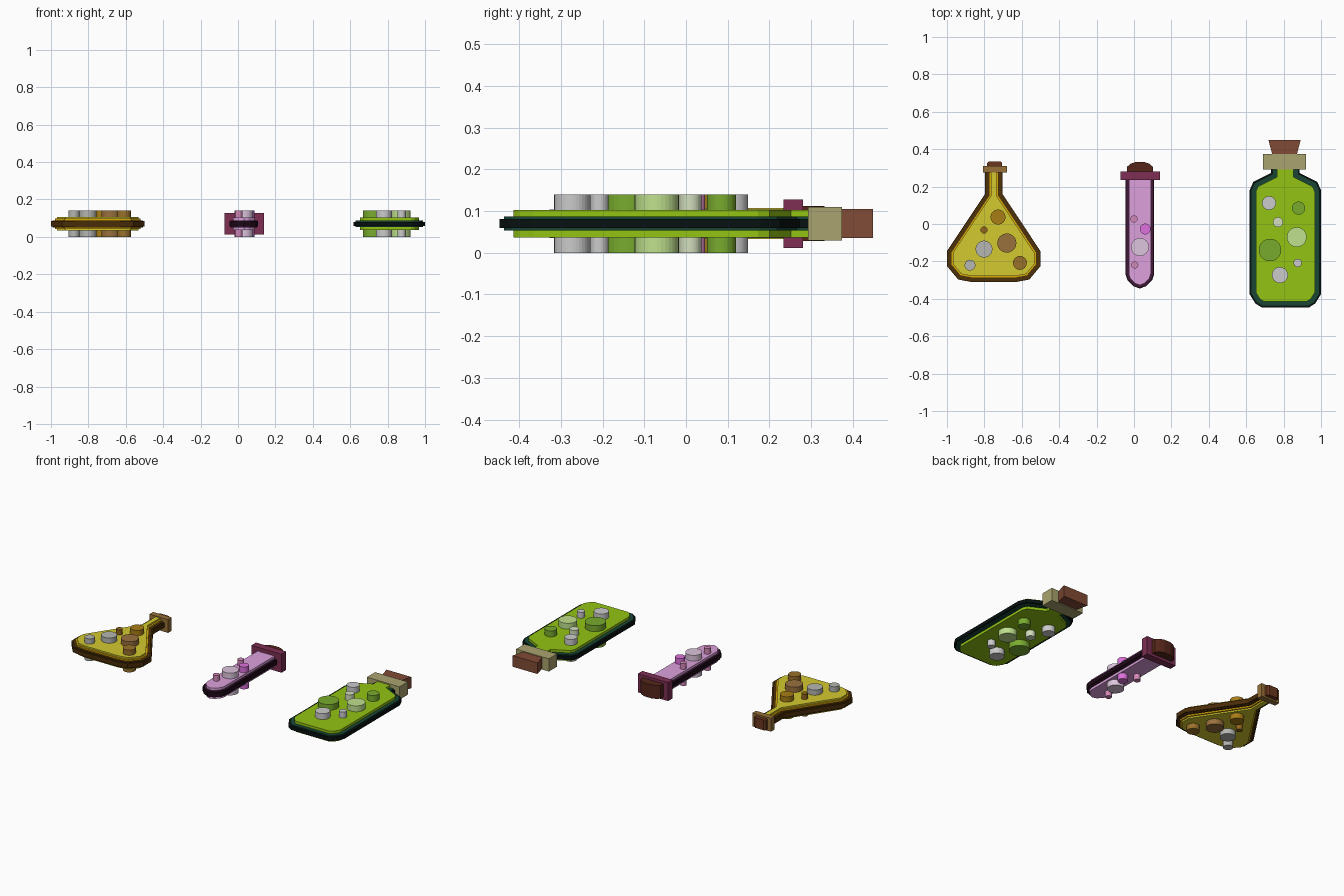
import bpy, bmesh, math
from mathutils import Vector

if "Cube" in bpy.data.objects:
    bpy.data.objects.remove(bpy.data.objects["Cube"])

ZC = 0.07  # middle plane of every bottle
mats = {}


def material(col):
    if col not in mats:
        m = bpy.data.materials.new("paint_%d" % len(mats))
        m.diffuse_color = (*[(int(col[i:i + 2], 16) / 255) ** 2.2 for i in (0, 2, 4)], 1)
        m.use_nodes = True
        m.node_tree.nodes["Principled BSDF"].inputs["Base Color"].default_value = m.diffuse_color
        mats[col] = m
    return mats[col]


def prism(name, pts, half, col):
    """Flat outline in xy, thickened symmetrically about the middle plane."""
    bm = bmesh.new()
    face = bm.faces.new([bm.verts.new((x, y, ZC - half)) for x, y in pts])
    ext = bmesh.ops.extrude_face_region(bm, geom=[face])
    for v in ext["geom"]:
        if isinstance(v, bmesh.types.BMVert):
            v.co.z += 2 * half
    bmesh.ops.recalc_face_normals(bm, faces=bm.faces)
    me = bpy.data.meshes.new(name)
    bm.to_mesh(me)
    bm.free()
    me.materials.append(material(col))
    ob = bpy.data.objects.new(name, me)
    bpy.context.collection.objects.link(ob)


def mirrored(cx, half):
    """Right half, bottom to top -> closed counter-clockwise outline."""
    left = [(cx - x, y) for x, y in reversed(half) if x > 0]
    return [(cx + x, y) for x, y in half] + left


def inset(pts, d):
    """Mitred inset; the neck end keeps its height under the collar."""
    top = max(y for _, y in pts)
    out = []
    for i, p in enumerate(pts):
        a, b, c = Vector(pts[i - 1]), Vector(p), Vector(pts[(i + 1) % len(pts)])
        e, f = (b - a).normalized(), (c - b).normalized()
        n1, n2 = Vector((-e.y, e.x)), Vector((-f.y, f.x))
        q = b + (n1 + n2) * d / (1 + n1.dot(n2))
        out.append((q.x, top if p[1] == top else q.y))
    return out


def bottle(name, cx, half, layers):
    pts = mirrored(cx, half)
    for part, d, h, col in layers:
        prism(name + "_" + part, inset(pts, d), h, col)


def bubbles(name, items):
    for i, (x, y, r, col) in enumerate(items):
        circle = [(x + r * math.cos(t * math.tau / 32), y + r * math.sin(t * math.tau / 32))
                  for t in range(32)]
        prism("%s_bubble_%d" % (name, i + 1), circle, 0.07, col)


def block(name, cx, y0, y1, w0, w1, half, col):
    prism(name, mirrored(cx, [(w0, y0), (w1, y1)]), half, col)


# Conical yellow flask
bottle("flask", -0.75,
       [(0.12, -0.31), (0.19, -0.297), (0.25, -0.225), (0.25, -0.145), (0.047, 0.16), (0.047, 0.285)],
       [("rim", 0, 0.014, "4A2F10"), ("rim_step", 0.008, 0.019, "4F3512"),
        ("glass", 0.022, 0.028, "DDAA10"), ("liquid", 0.032, 0.037, "D2C832")])
block("flask_collar", -0.743, 0.275, 0.31, 0.064, 0.064, 0.042, "96703C")
prism("flask_cork", mirrored(-0.745, [(0.04, 0.31), (0.04, 0.327), (0.03, 0.335)]), 0.032, "6A3A24")
bubbles("flask", [(-0.727, 0.037, 0.040, "A67C1C"), (-0.802, -0.032, 0.019, "8E6420"),
                  (-0.68, -0.102, 0.051, "987040"), (-0.802, -0.134, 0.045, "B4B4B0"),
                  (-0.877, -0.22, 0.029, "B4B4B0"), (-0.61, -0.208, 0.037, "98702E")])

# Pink test tube
bottle("tube", 0.031,
       [(0, -0.345), (0.035, -0.332), (0.066, -0.3), (0.076, -0.27), (0.076, 0.24)],
       [("rim", 0, 0.014, "24101E"), ("rim_step", 0.006, 0.019, "42203A"),
        ("liquid", 0.017, 0.034, "DCA0DC")])
block("tube_collar", 0.034, 0.234, 0.28, 0.105, 0.105, 0.058, "7C3254")
prism("tube_cork", mirrored(0.032, [(0.07, 0.28), (0.07, 0.305), (0.05, 0.322), (0.022, 0.332)]),
      0.042, "552A20")
bubbles("tube", [(0.0, 0.027, 0.019, "D488B8"), (0.06, -0.027, 0.029, "DC70DC"),
                 (0.032, -0.123, 0.048, "DCC4DC"), (0.004, -0.219, 0.019, "D488B8")])

# Green bottle
bottle("green_bottle", 0.809,
       [(0.125, -0.447), (0.16, -0.425), (0.191, -0.375), (0.191, 0.18), (0.171, 0.225),
        (0.077, 0.272), (0.077, 0.30)],
       [("rim", 0, 0.011, "101818"), ("rim_step", 0.01, 0.017, "1E4838"),
        ("liquid", 0.033, 0.033, "92C21A")])
block("green_bottle_collar", 0.805, 0.292, 0.374, 0.114, 0.114, 0.04, "A8A26E")
block("green_bottle_cork", 0.805, 0.374, 0.448, 0.066, 0.086, 0.035, "804C38")
bubbles("green_bottle", [(0.722, 0.112, 0.037, "DCDCDC"), (0.88, 0.085, 0.035, "78AA32"),
                         (0.77, 0.01, 0.027, "D2DEBC"), (0.87, -0.07, 0.053, "BEE08C"),
                         (0.727, -0.139, 0.060, "78AA32"), (0.875, -0.208, 0.022, "DCDCDC"),
                         (0.78, -0.273, 0.043, "DCDCDC")])
